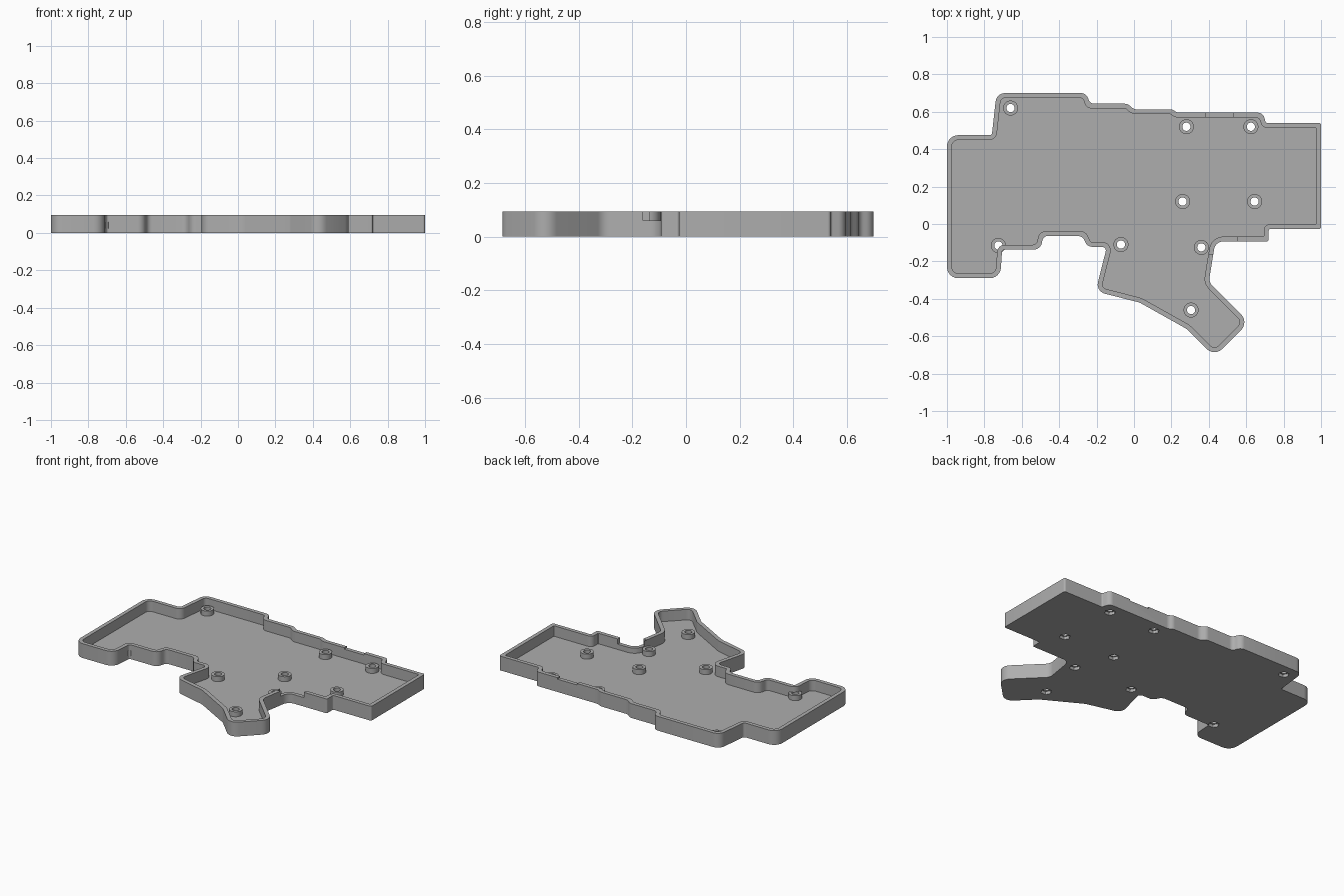
import bpy, bmesh, math
from mathutils import Vector

if "Cube" in bpy.data.objects:
    bpy.data.objects.remove(bpy.data.objects["Cube"])

HEIGHT, FLOOR, WALL = 0.095, 0.025, 0.026
BOSS_TOP, RECESS = 0.058, 0.02

grey = bpy.data.materials.new("light_grey")
grey.use_nodes = True
colour = (0.42, 0.42, 0.42, 1)
grey.diffuse_color = colour
grey.node_tree.nodes["Principled BSDF"].inputs["Base Color"].default_value = colour

# Sharp corners of the case, counter-clockwise: x, y, corner radius
OUTLINE = [
    (-1, -.29, .06), (-.715, -.29, .06), (-.705, -.137, .015), (-.5, -.137, .05),
    (-.485, -.064, .03), (-.275, -.064, .04), (-.25, -.122, .04), (-.145, -.122, .02),
    (-.205, -.36, .05), (.03, -.42, .08), (.28, -.56, .06), (.43, -.71, .06),
    (.615, -.525, .06), (.4, -.31, .05), (.435, -.093, .05), (.72, -.093, .01),
    (.72, -.027, .01), (1, -.027, .012), (1, .54, .012), (.705, .54, .01),
    (.69, .595, .05), (.23, .595, .04), (.205, .613, .04), (0, .613, .04),
    (-.035, .643, .04), (-.235, .643, .03), (-.255, .7, .05), (-.735, .7, .05),
    (-.76, .475, .015), (-1, .475, .06)]

BOSSES = [(-.66, .62), (.28, .52), (.625, .52), (.26, .12), (.645, .12),
          (-.725, -.115), (-.07, -.11), (.36, -.125), (.305, -.46)]


def loop(inset, steps=6):
    """Outline moved inward by inset, with every corner rounded."""
    n = len(OUTLINE)
    sharp = [Vector(p[:2]) for p in OUTLINE]
    corners, radii = [], []
    for i, p in enumerate(sharp):
        a = (p - sharp[i - 1]).normalized()
        b = (sharp[(i + 1) % n] - p).normalized()
        na, nb = Vector((-a.y, a.x)), Vector((-b.y, b.x))
        corners.append(p + (na + nb) * inset / (1 + na.dot(nb)))
        turn = a.x * b.y - a.y * b.x
        radii.append(max(OUTLINE[i][2] + (-inset if turn > 0 else inset), .004))
    points = []
    for i, p in enumerate(corners):
        u, v = corners[i - 1] - p, corners[(i + 1) % n] - p
        half = u.angle(v) / 2
        t = min(radii[i] / math.tan(half), .48 * u.length, .48 * v.length)
        r = t * math.tan(half)
        u.normalize()
        v.normalize()
        centre = p + (u + v).normalized() * r / math.sin(half)
        start, end = p + u * t - centre, p + v * t - centre
        sweep = start.angle_signed(end)
        for k in range(steps + 1):
            c, s = math.cos(-sweep * k / steps), math.sin(-sweep * k / steps)
            points.append(centre + Vector((c * start.x - s * start.y, s * start.x + c * start.y)))
    return points


def finish(name, bm):
    bmesh.ops.recalc_face_normals(bm, faces=bm.faces)
    mesh = bpy.data.meshes.new(name)
    bm.to_mesh(mesh)
    bm.free()
    mesh.materials.append(grey)
    ob = bpy.data.objects.new(name, mesh)
    bpy.context.collection.objects.link(ob)
    return ob


def stack(name, rings, closed=False):
    """Join rings of (2D points, z); cap both ends or close into a tube."""
    bm = bmesh.new()
    rows = [[bm.verts.new((p[0], p[1], z)) for p in pts] for pts, z in rings]
    n = len(rows[0])
    pairs = list(zip(rows, rows[1:])) + ([(rows[-1], rows[0])] if closed else [])
    for low, high in pairs:
        for i in range(n):
            j = (i + 1) % n
            bm.faces.new((low[i], low[j], high[j], high[i]))
    if not closed:
        bm.faces.new(rows[0][::-1])
        bm.faces.new(rows[-1])
    return finish(name, bm)


def circle(x, y, r, sides=32):
    return [(x + r * math.cos(math.tau * k / sides), y + r * math.sin(math.tau * k / sides))
            for k in range(sides)]


def box(x0, x1, y0, y1):
    return [(x0, y0), (x1, y0), (x1, y1), (x0, y1)]


def smooth(ob):
    bpy.ops.object.select_all(action='DESELECT')
    ob.select_set(True)
    bpy.context.view_layer.objects.active = ob
    bpy.ops.object.shade_smooth_by_angle(angle=math.radians(30))


# Tray: outer wall, rim, inner wall and floor in one shell
outer, inner = loop(0), loop(WALL)
tray = stack("case_tray", [(outer, 0), (outer, HEIGHT), (inner, HEIGHT), (inner, FLOOR)])

# Cutters: screw holes, hexagonal nut recesses and two rim notches
cutters = []
for x, y in BOSSES:
    cutters.append(stack("hole_cutter", [(circle(x, y, .022), -.01), (circle(x, y, .022), BOSS_TOP)]))
    nut = circle(x, y, .034, 6)
    cutters.append(stack("nut_cutter", [(nut, -.02), (nut, RECESS)]))
for area, z in ((box(.402, .55, -.16, -.05), .06), (box(.385, .53, .55, .62), .085)):
    cutters.append(stack("notch_cutter", [(area, z), (area, .2)]))
for cutter in cutters:
    mod = tray.modifiers.new("cut", 'BOOLEAN')
    mod.operation, mod.solver, mod.object = 'DIFFERENCE', 'EXACT', cutter
bpy.context.view_layer.objects.active = tray
for mod in list(tray.modifiers):
    bpy.ops.object.modifier_apply(modifier=mod.name)
for cutter in cutters:
    bpy.data.objects.remove(cutter)
smooth(tray)

# Screw bosses standing on the floor
for x, y in BOSSES:
    wide, bore = circle(x, y, .04), circle(x, y, .022)
    smooth(stack("screw_boss", [(wide, FLOOR - .002), (wide, BOSS_TOP),
                                (bore, BOSS_TOP), (bore, FLOOR - .002)], closed=True))
